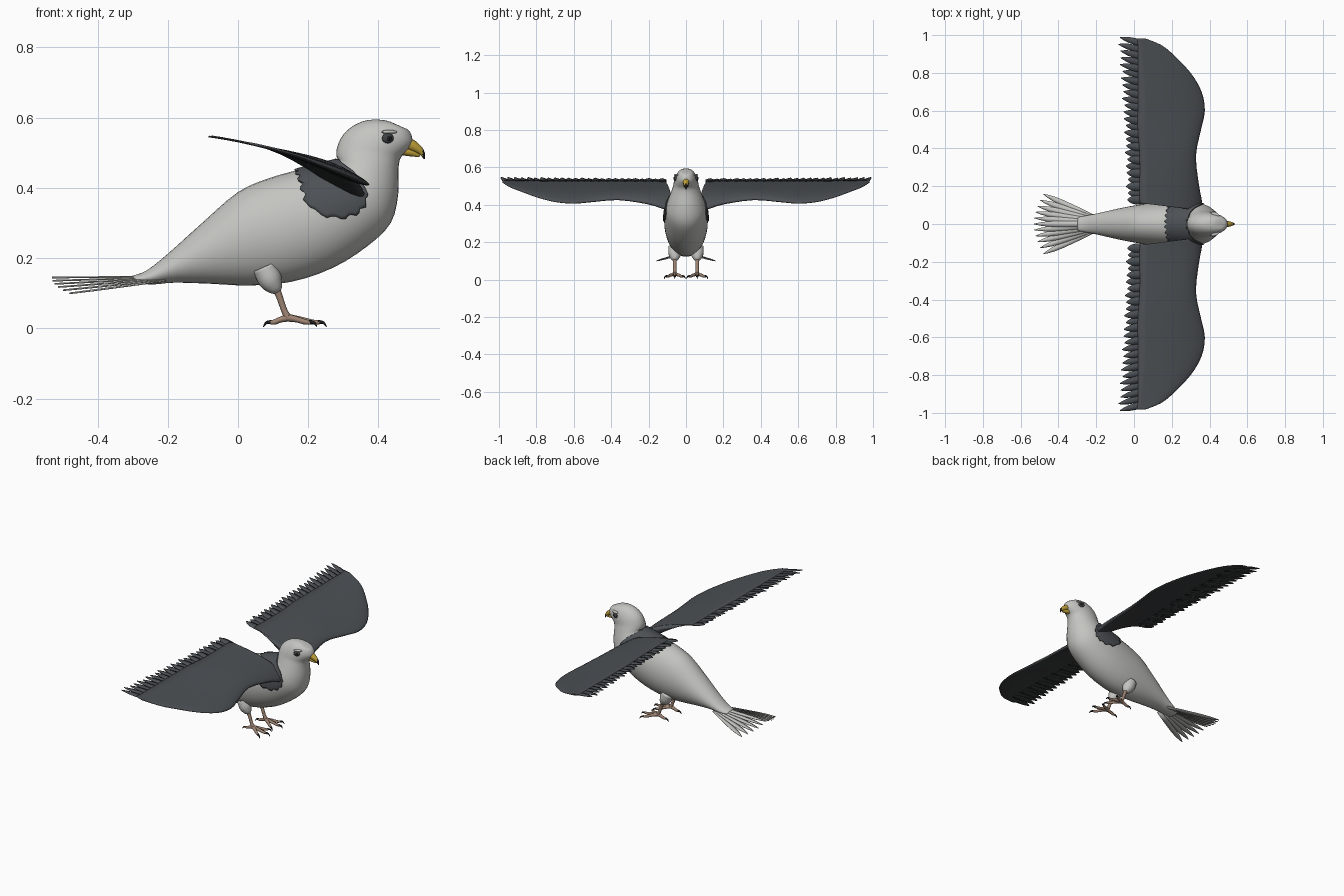
import bpy, math
from mathutils import Vector

cube = bpy.data.objects.get("Cube")
if cube:
    bpy.data.objects.remove(cube, do_unlink=True)


def material(name, r, g, b):
    m = bpy.data.materials.new(name)
    m.use_nodes = True
    m.diffuse_color = (r, g, b, 1)
    bsdf = m.node_tree.nodes["Principled BSDF"]
    bsdf.inputs["Base Color"].default_value = (r, g, b, 1)
    bsdf.inputs["Roughness"].default_value = 0.7
    return m


PALE = material("pale grey plumage", .55, .55, .53)
SLATE = material("slate wing top", .073, .081, .09)
DARK = material("dark wing underside", .04, .042, .045)
SKIN = material("tan leg skin", .34, .23, .17)
YELLOW = material("yellow beak", .52, .35, .04)
BLACK = material("black", .012, .012, .012)
EYE = material("dark eye", .05, .055, .06)


def make(name, verts, faces, mats, outward=None):
    """Mesh object; outward(center) gives the side each face should point to."""
    me = bpy.data.meshes.new(name)
    me.from_pydata([tuple(v) for v in verts], [], faces)
    ob = bpy.data.objects.new(name, me)
    bpy.context.collection.objects.link(ob)
    for m in mats:
        me.materials.append(m)
    if outward:
        for p in me.polygons:
            if p.normal.dot(outward(p.center)) < 0:
                p.flip()
    else:
        bpy.ops.object.select_all(action='DESELECT')
        ob.select_set(True)
        bpy.context.view_layer.objects.active = ob
        bpy.ops.object.mode_set(mode='EDIT')
        bpy.ops.mesh.select_all(action='SELECT')
        bpy.ops.mesh.normals_make_consistent(inside=False)
        bpy.ops.object.mode_set(mode='OBJECT')
    me.polygons.foreach_set("use_smooth", [True] * len(me.polygons))
    me.update()
    return ob


def loft(name, rings, mats):
    n = len(rings[0])
    faces = [(i * n + j, i * n + (j + 1) % n, (i + 1) * n + (j + 1) % n, (i + 1) * n + j)
             for i in range(len(rings) - 1) for j in range(n)]
    faces += [tuple(range(n)), tuple(range((len(rings) - 1) * n, len(rings) * n))]
    return make(name, [v for r in rings for v in r], faces, mats)


def spline(rows, u):
    """Catmull-Rom through the rows of a table."""
    i = max(0, min(int(u), len(rows) - 2))
    t = u - i
    quad = [rows[max(0, min(i + k, len(rows) - 1))] for k in (-1, 0, 1, 2)]
    return [b + .5 * t * (c - a + t * (2 * a - 5 * b + 4 * c - d + t * (3 * (b - c) + d - a)))
            for a, b, c, d in zip(*quad)]


def tube(name, pts, radii, mats, n=10, steps=4):
    rows = [tuple(p) + (r,) for p, r in zip(pts, radii)]
    path = [spline(rows, i / steps) for i in range((len(rows) - 1) * steps + 1)]
    rings = []
    for i, (x, y, z, r) in enumerate(path):
        a, b = path[max(i - 1, 0)], path[min(i + 1, len(path) - 1)]
        d = (Vector(b[:3]) - Vector(a[:3])).normalized()
        s = d.cross(Vector((0, 1, 0))).normalized()
        t = d.cross(s)
        rings.append([Vector((x, y, z)) + r * (s * math.cos(q) + t * math.sin(q))
                      for q in (math.tau * k / n for k in range(n))])
    return loft(name, rings, mats)


def ball(name, loc, size, turn, mat):
    bpy.ops.mesh.primitive_uv_sphere_add(segments=20, ring_count=12, radius=1, location=loc)
    ob = bpy.context.object
    ob.name, ob.scale, ob.rotation_euler = name, size, (0, 0, turn)
    ob.data.materials.append(mat)
    bpy.ops.object.shade_smooth()
    return ob


# Body and head: top x, top z, bottom x, bottom z, half width
BODY = [(-.30, .15, -.29, .128, .035), (-.26, .165, -.24, .125, .045),
        (-.2, .212, -.18, .13, .057), (-.1, .302, -.08, .127, .08),
        (0, .388, .03, .122, .1), (.09, .428, .15, .132, .112),
        (.18, .453, .27, .172, .117), (.25, .47, .37, .235, .114),
        (.28, .478, .435, .30, .105), (.284, .482, .456, .38, .092),
        (.28, .492, .457, .455, .078), (.282, .515, .463, .485, .069),
        (.297, .548, .478, .502, .064), (.327, .576, .492, .518, .057),
        (.37, .593, .497, .533, .047), (.42, .592, .492, .555, .032),
        (.452, .58, .482, .567, .013)]


def body_point(u, a, grow=0.0):
    tx, tz, bx, bz, w = spline(BODY, u)
    hx, hz = (tx - bx) / 2, (tz - bz) / 2
    k = 1 + grow / math.hypot(hx, hz)
    return Vector(((tx + bx) / 2 + hx * k * math.cos(a), (w + grow) * math.sin(a),
                   (tz + bz) / 2 + hz * k * math.cos(a)))


loft("body", [[body_point(i / 3, math.tau * j / 32) for j in range(32)]
              for i in range(3 * (len(BODY) - 1) + 1)], [PALE])

# Slate mantle draped over the shoulders, with a scalloped rim
NU, NA = 24, 48
verts = []
for i in range(NU + 1):
    s = i / NU
    for j in range(NA + 1):
        v = 2 * j / NA - 1
        reach = 1.1 + .75 * math.sin(math.pi * s) ** .6 + .04 * math.cos(s * 40)
        start = 5.85 + .07 * math.cos(v * 28)
        verts.append(body_point(start + (8.7 - start) * s, v * reach, .006))
W = NA + 1
faces = [(i * W + j, i * W + j + 1, (i + 1) * W + j + 1, (i + 1) * W + j)
         for i in range(NU) for j in range(NA)]
mantle = make("mantle", verts, faces, [SLATE], lambda c: c - Vector((.29, 0, .34)))
mantle.modifiers.new("thickness", 'SOLIDIFY').thickness = .006


# Feathers
def feather_strip(verts, faces, root, tip, half, blunt, height=None):
    """Adds one leaf-shaped strip with a raised shaft."""
    r, t = Vector(root), Vector(tip)
    side = Vector((r.y - t.y, t.x - r.x, 0)).normalized()
    base = len(verts)
    ts = [0, .3, .55] + [1 - blunt * k for k in (1, .6, .25, 0)]
    for f, w in zip(ts, (.75, .95, 1, 1, .85, .5, .08)):
        for e in (-1, 0, 1):
            p = r.lerp(t, f) + side * half * w * e
            if height:
                p.z = height(p.x)
            p.z += .002 * (1 - abs(e))
            verts.append(p)
    for i in range(len(ts) - 1):
        for e in (0, 1):
            a = base + 3 * i + e
            faces.append((a, a + 1, a + 4, a + 3))


def feather_object(name, verts, faces, mats):
    ob = make(name, verts, faces, mats, lambda c: Vector((0, 0, 1)))
    mod = ob.modifiers.new("thickness", 'SOLIDIFY')
    mod.thickness, mod.offset = .003, -1
    mod.material_offset = len(mats) - 1
    return ob


def wing_height(x):
    return .534 - .2 * x - .36 * x * x


# Wing: y, leading x, trailing x, thickness, droop of the leading edge
WING = [(.07, .36, .04, .07, .04), (.12, .36, .03, .062, .032), (.2, .345, .03, .05, .015),
        (.36, .328, .03, .042, 0), (.5, .355, .02, .036, 0), (.6, .375, .02, .03, 0),
        (.7, .358, .02, .026, 0), (.8, .3, .02, .02, 0), (.9, .205, .02, .012, 0),
        (.95, .14, .02, .008, 0), (.982, .06, .015, .004, 0)]
CHORD = [(k / 12) ** 1.6 for k in range(13)]


def wing_ring(u, s):
    y, lead, trail, th, droop = spline(WING, u)
    top, low = [], []
    for t in CHORD:
        x = lead + (trail - lead) * t
        # the inner edge narrows toward the shoulder joint
        z = wing_height(x) - droop * (1 - t) ** 2
        h = th * 1.3 * math.sqrt(t) * (1 - t) ** 2 + .002 * min(1, t * 8)
        yy = y + max(0, .11 - y) * t
        top.append(Vector((x, s * yy, z + h)))
        low.append(Vector((x, s * yy, z - h)))
    return top + low[:0:-1]


for s, label in ((1, "left"), (-1, "right")):
    wing = loft(label + "_wing", [wing_ring(i / 3, s) for i in range(3 * len(WING) - 2)],
                [SLATE, DARK])
    for p in wing.data.polygons:
        p.material_index = int(p.normal.z < -.3)
    verts, faces = [], []
    count = 25
    for i in range(count):
        k = i / (count - 1)
        yt = .128 + .86 * k
        xt = -.035 - .045 * k ** 1.5 + .006 * math.sin(i * 2.4)
        feather_strip(verts, faces, (.11, s * (yt - .05 * k), 0), (xt, s * yt, 0),
                      .024 - .006 * k, .3 + .15 * k,
                      lambda x, d=.0015 * (i % 2): wing_height(x) - d)
    feather_object(label + "_flight_feathers", verts, faces, [SLATE, DARK])

# Tail fan, arched so the outer feathers sit lower
verts, faces = [], []
for i in range(11):
    k = i / 5 - 1
    feather_strip(verts, faces, (-.21, .035 * k, .148 - .012 * abs(k)),
                  (-.53 + .05 * k * k, .158 * k, .145 - .045 * abs(k)), .0155, .35)
feather_object("tail", verts, faces, [PALE])

# Beak with a hooked dark tip
upper = tube("upper_beak", [(.47, 0, .53), (.498, 0, .519), (.522, 0, .502), (.531, 0, .482)],
             (.02, .016, .009, .002), [YELLOW, BLACK])
for p in upper.data.polygons:
    p.material_index = int(p.center.x > .525)
tube("lower_beak", [(.465, 0, .508), (.495, 0, .5), (.517, 0, .49)], (.015, .011, .003), [YELLOW])

for s, label in ((1, "left"), (-1, "right")):
    # Eye, pupil and brow
    at = body_point(13, s * 1.78)
    ball(label + "_eye", at, (.018, .009, .0145), -s * .45, EYE)
    ball(label + "_pupil", at + Vector((.003, s * .0045, 0)), (.009, .006, .008), -s * .45, BLACK)
    ball(label + "_brow", at + Vector((.004, -s * .005, .018)), (.024, .011, .006), -s * .45, PALE)

    # Leg: feathered thigh, bare shank
    y = s * .06
    tube(label + "_thigh", [(.075, y, .175), (.092, y, .138), (.108, y, .112), (.114, y, .102)],
         (.034, .034, .021, .008), [PALE], 14)
    tube(label + "_shank", [(.106, y, .118), (.118, y, .09), (.132, y, .05), (.145, y, .026)],
         (.012, .0095, .009, .012), [SKIN])

    # Toes: three forward, one back, each ending in a claw
    for n, (ang, length) in enumerate(((0, .09), (.6, .08), (-.6, .08), (math.pi, .05))):
        dx, dy = math.cos(ang), math.sin(ang)

        def along(d, z):
            return (.142 + d * dx, y + d * dy, z)
        tube(f"{label}_toe_{n}", [along(0, .03), along(length * .4, .025), along(length * .75, .018),
                                  along(length, .017)], (.011, .0085, .0075, .006), [SKIN], 8)
        tube(f"{label}_claw_{n}", [along(length - .004, .018), along(length + .011, .016),
                                   along(length + .02, .004)], (.006, .004, .001), [BLACK], 8)
